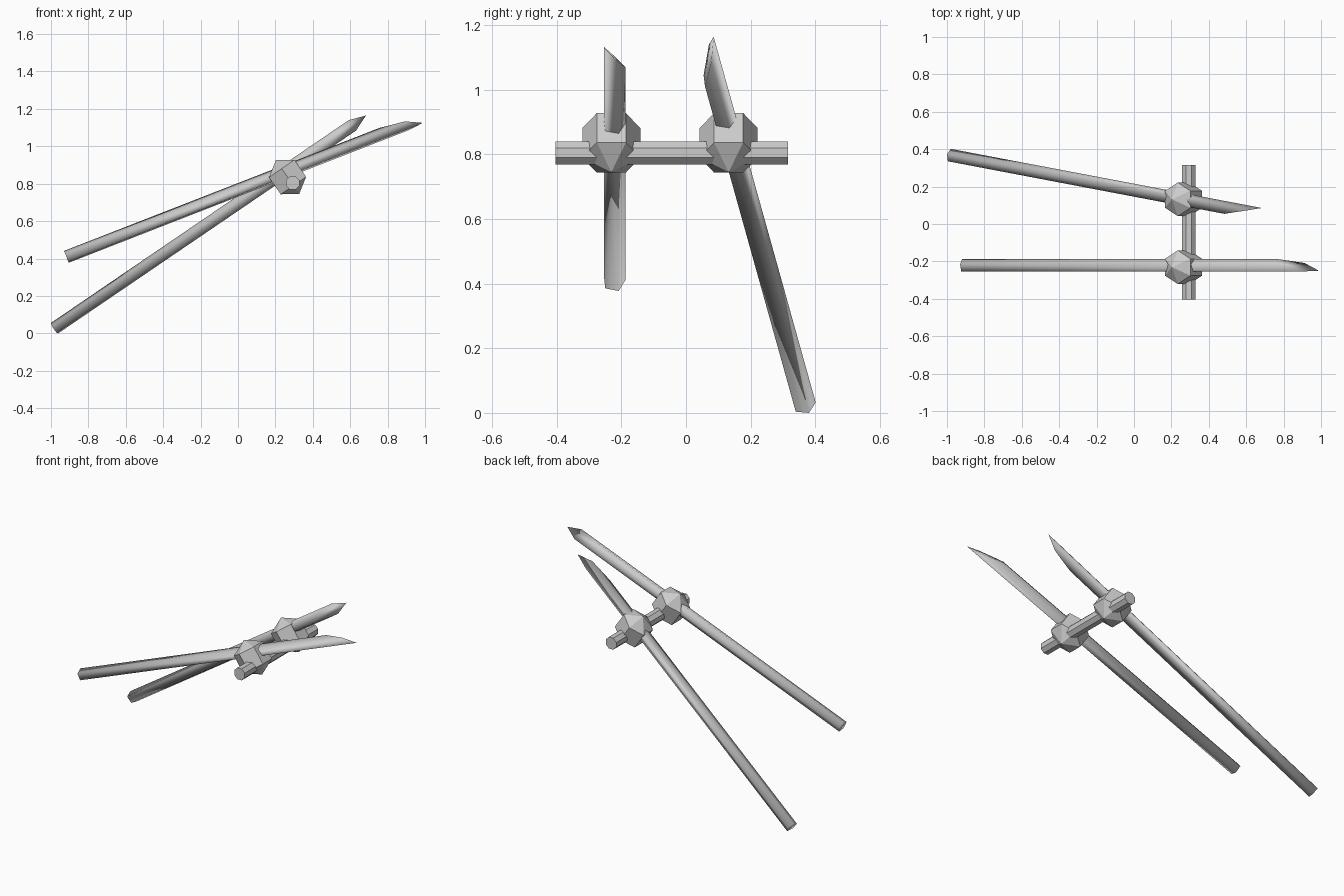
import bpy, bmesh
from math import sin, cos, pi, radians
from mathutils import Vector, Matrix

if "Cube" in bpy.data.objects:
    bpy.data.objects.remove(bpy.data.objects["Cube"])


def finish(bm, name, smooth=False):
    bmesh.ops.recalc_face_normals(bm, faces=bm.faces[:])
    for f in bm.faces:
        f.smooth = smooth
    mesh = bpy.data.meshes.new(name)
    bm.to_mesh(mesh)
    bm.free()
    obj = bpy.data.objects.new(name, mesh)
    bpy.context.collection.objects.link(obj)
    return obj


def pole(name, base, direction, phase, tip_index, r=0.036, short=1.81, long=2.036):
    """Five-sided stick with a square butt and a slanted, pointed end."""
    base, d = Vector(base), Vector(direction).normalized()
    u = Vector((-d.y, d.x, 0)).normalized()
    v = d.cross(u)
    bm = bmesh.new()
    butt, point = [], []
    for i in range(5):
        a = phase + i * 2 * pi / 5
        rim = base + u * r * cos(a) + v * r * sin(a)
        k = cos((i - tip_index) * 2 * pi / 5)
        low = cos(4 * pi / 5)
        length = short + (long - short) * (k - low) / (1 - low)
        butt.append(bm.verts.new(rim))
        point.append(bm.verts.new(rim + d * length))
    for i in range(5):
        j = (i + 1) % 5
        bm.faces.new((butt[i], butt[j], point[j], point[i]))
    bm.faces.new(butt[::-1])
    bm.faces.new(point)
    return finish(bm, name, smooth=True)


# Two sharpened sticks
pole("front_pole", (-0.917, -0.223, 0.408), (0.9317, 0, 0.3633), radians(6), 3)
pole("back_pole", (-0.981, 0.366, 0.026), (1, -0.19, 0.681), radians(12), 0)

# Faceted knots where the sticks meet the crossbar
for name, y in (("front_knot", -0.231), ("back_knot", 0.132)):
    bm = bmesh.new()
    bmesh.ops.create_uvsphere(bm, u_segments=6, v_segments=3, radius=0.11)
    knot = finish(bm, name)
    knot.data.transform(Matrix.Translation((0.265, y, 0.8355))
                        @ Matrix.Diagonal((1, 0.945, 1, 1))
                        @ Matrix.Rotation(radians(-34.5), 4, 'Y'))

# Octagonal crossbar
bm = bmesh.new()
bmesh.ops.create_cone(bm, cap_ends=True, segments=8, radius1=0.0387,
                      radius2=0.0387, depth=0.72)
bar = finish(bm, "crossbar")
bar.data.transform(Matrix.Translation((0.293, -0.044, 0.8045))
                   @ Matrix.Rotation(pi / 2, 4, 'X')
                   @ Matrix.Rotation(pi / 8, 4, 'Z'))
